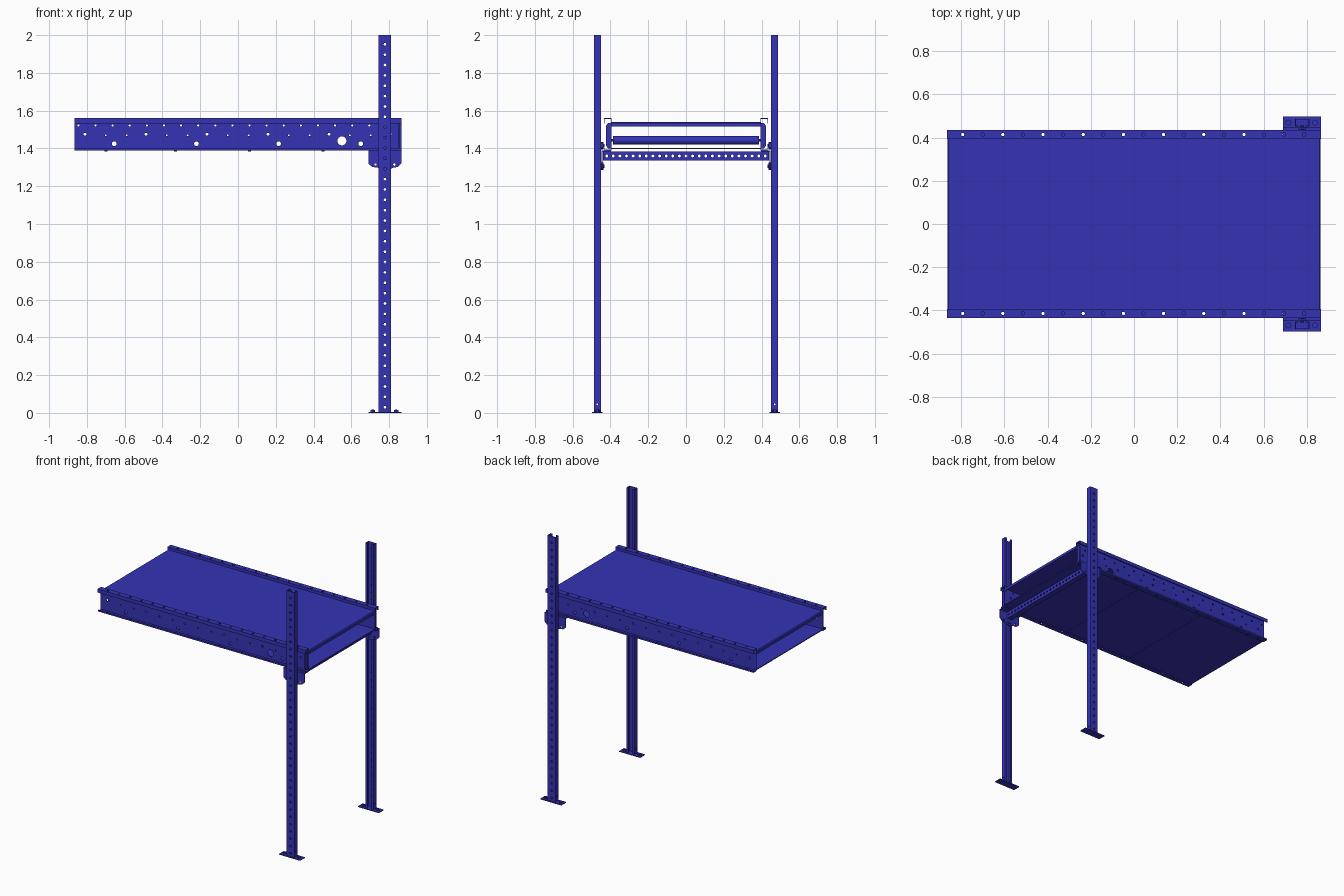
import bpy, bmesh, math
from mathutils import Matrix, Vector

if "Cube" in bpy.data.objects:
    bpy.data.objects.remove(bpy.data.objects["Cube"], do_unlink=True)

blue = bpy.data.materials.new("blue_paint")
BLUE = (0.035, 0.033, 0.46, 1)
blue.diffuse_color = BLUE
blue.use_nodes = True
blue.node_tree.nodes["Principled BSDF"].inputs["Base Color"].default_value = BLUE

AXIS = {"x": Matrix.Rotation(math.pi / 2, 4, "Y"),
        "y": Matrix.Rotation(math.pi / 2, 4, "X"),
        "z": Matrix.Identity(4)}


def finish(name, bm):
    bmesh.ops.recalc_face_normals(bm, faces=bm.faces)
    me = bpy.data.meshes.new(name)
    bm.to_mesh(me)
    bm.free()
    me.materials.append(blue)
    ob = bpy.data.objects.new(name, me)
    bpy.context.collection.objects.link(ob)
    return ob


def bake(ob):
    """Apply the modifiers of an object."""
    dg = bpy.context.evaluated_depsgraph_get()
    me = bpy.data.meshes.new_from_object(ob.evaluated_get(dg))
    ob.modifiers.clear()
    ob.data = me


def add_box(bm, lo, hi):
    c = (Vector(lo) + Vector(hi)) / 2
    d = Vector(hi) - Vector(lo)
    m = Matrix.Translation(c) @ Matrix.Diagonal((abs(d.x), abs(d.y), abs(d.z), 1))
    bmesh.ops.create_cube(bm, size=1, matrix=m)


def add_cyl(bm, p, r, length, axis, seg=8):
    bmesh.ops.create_cone(bm, cap_ends=True, segments=seg, radius1=r, radius2=r,
                          depth=length, matrix=Matrix.Translation(p) @ AXIS[axis])


def box(name, lo, hi):
    bm = bmesh.new()
    add_box(bm, lo, hi)
    return finish(name, bm)


def sheet(name, path, place, a, b, t=0.004):
    """Bent sheet metal: a 2D path swept from a to b and thickened."""
    bm = bmesh.new()
    rows = [[bm.verts.new(place(u, v, w)) for u, v in path] for w in (a, b)]
    for i in range(len(path) - 1):
        bm.faces.new((rows[0][i], rows[0][i + 1], rows[1][i + 1], rows[1][i]))
    ob = finish(name, bm)
    m = ob.modifiers.new("thickness", "SOLIDIFY")
    m.thickness, m.offset, m.use_even_offset = t, 0, True
    bake(ob)
    return ob


def drill(ob, holes):
    """holes: list of (position, radius, length, axis)"""
    bm = bmesh.new()
    for p, r, length, axis in holes:
        add_cyl(bm, p, r, length, axis, 16 if r > 0.02 else 8)
    cut = finish("hole_cutter", bm)
    cut.hide_render = True
    m = ob.modifiers.new("holes", "BOOLEAN")
    m.operation, m.solver, m.object = "DIFFERENCE", "EXACT", cut
    bake(ob)
    bpy.data.objects.remove(cut, do_unlink=True)


L = 0.865        # half length of the bed
PX = 0.778       # post centre

for s, side in ((-1, "front"), (1, "back")):
    along_x = lambda u, v, w: (w, s * u, v)
    along_z = lambda u, v, w: (u, s * v, w)

    # Side rail: channel opening outwards, with lips
    rail = sheet(side + "_side_rail",
                 [(0.433, 1.533), (0.433, 1.558), (0.396, 1.558), (0.396, 1.392),
                  (0.43, 1.392), (0.43, 1.402)], along_x, -L, L)
    y = s * 0.396
    holes = [((-0.845 + 0.0906 * i, y, 1.522), 0.006, 0.03, "y") for i in range(19)]
    holes += [((-0.81 + 0.323 * i, y, 1.475), 0.008, 0.03, "y") for i in range(6)]
    holes += [((-0.70 + 0.323 * i + d, y, 1.47), 0.005, 0.03, "y")
              for i in range(5) for d in (0, 0.11)]
    holes += [((-0.655 + 0.435 * i, y, 1.425), 0.013, 0.03, "y") for i in range(4)]
    holes += [((0.55, y, 1.44), 0.024, 0.03, "y")]
    for i in range(18):
        x = -0.793 + 0.093 * i
        holes.append(((x, s * 0.414, 1.558), 0.008, 0.02, "z"))
        if i % 2 == 0:
            holes.append(((x, s * 0.414, 1.392), 0.008, 0.012, "z"))
    drill(rail, holes)

    # Splice plates nested in the rail ends
    bm = bmesh.new()
    prof = [(0.398, 1.40), (0.413, 1.40), (0.423, 1.415), (0.423, 1.52),
            (0.413, 1.535), (0.398, 1.535)]
    f = bm.faces.new([bm.verts.new((0.85, s * u, v)) for u, v in prof])
    r = bmesh.ops.extrude_face_region(bm, geom=[f])
    bmesh.ops.translate(bm, vec=(0.006, 0, 0),
                        verts=[g for g in r["geom"] if isinstance(g, bmesh.types.BMVert)])
    finish(side + "_splice_plate", bm)

    # Rail bolts below the bottom flange
    bm = bmesh.new()
    for x in (-0.70, -0.33, 0.06, 0.45):
        add_cyl(bm, (x, s * 0.41, 1.388), 0.009, 0.008, "z", 6)
    finish(side + "_rail_bolts", bm)

    # Post: lipped channel opening inwards
    post = sheet(side + "_post",
                 [(PX - 0.016, 0.453), (PX - 0.031, 0.453), (PX - 0.031, 0.485),
                  (PX + 0.031, 0.485), (PX + 0.031, 0.453), (PX + 0.016, 0.453)],
                 along_z, 0.005, 2.0)
    holes = [((PX, s * 0.485, 0.03 + 0.0549 * i), 0.0075, 0.02, "y") for i in range(36)]
    holes.append(((PX, s * 0.47, 0.045), 0.005, 0.12, "x"))
    drill(post, holes)

    # Foot plate and anchor bolts
    box(side + "_foot_plate", (0.69, s * 0.441, 0), (0.865, s * 0.497, 0.006))
    bm = bmesh.new()
    for x in (0.714, 0.837):
        add_cyl(bm, (x, s * 0.469, 0.010), 0.014, 0.009, "z", 6)
        add_cyl(bm, (x, s * 0.469, 0.011), 0.006, 0.012, "z", 8)
    finish(side + "_anchor_bolts", bm)

    # Bracket plate between post and rail, chamfered at the bottom
    outline = [(0.69, 1.39), (0.69, 1.32), (0.71, 1.302), (0.74, 1.298), (0.76, 1.288),
               (0.80, 1.288), (0.82, 1.298), (0.845, 1.302), (0.865, 1.32), (0.865, 1.39)]
    bm = bmesh.new()
    f = bm.faces.new([bm.verts.new((u, s * 0.441, v)) for u, v in outline])
    r = bmesh.ops.extrude_face_region(bm, geom=[f])
    bmesh.ops.translate(bm, vec=(0, s * 0.006, 0),
                        verts=[g for g in r["geom"] if isinstance(g, bmesh.types.BMVert)])
    bracket = finish(side + "_bracket", bm)
    drill(bracket, [((x, s * 0.444, 1.315), 0.007, 0.03, "y") for x in (0.728, 0.828)])
    box(side + "_bracket_shelf", (0.69, s * 0.398, 1.384), (0.865, s * 0.445, 1.389))
    bm = bmesh.new()
    for z in (1.305, 1.415):
        add_cyl(bm, (PX, s * 0.444, z), 0.02, 0.012, "y", 6)
        add_cyl(bm, (PX, s * 0.444, z), 0.009, 0.024, "y", 8)
    finish(side + "_bracket_bolts", bm)

# Slider bed: flat top plate with ends folded down
sheet("bed_top_plate", [(-L + 0.003, 1.515), (-L + 0.003, 1.534), (-L + 0.008, 1.538),
                        (L - 0.008, 1.538), (L - 0.003, 1.534), (L - 0.003, 1.515)],
      lambda u, v, w: (u, w, v), -0.394, 0.394)

# Bottom cover in three panels
for i in range(3):
    x0 = -L + i * 2 * L / 3
    box("bottom_panel_%d" % (i + 1), (x0 + 0.001, -0.394, 1.396),
        (x0 + 2 * L / 3 - 0.001, 0.394, 1.403))

# Return rollers between the rails
bm = bmesh.new()
for x in (-0.44, 0.0, 0.44):
    add_cyl(bm, (x, 0, 1.443), 0.0225, 0.775, "y", 20)
    add_cyl(bm, (x, 0, 1.443), 0.006, 0.795, "y", 8)
rollers = finish("return_rollers", bm)
bpy.context.view_layer.objects.active = rollers
rollers.select_set(True)
bpy.ops.object.shade_smooth_by_angle(angle=math.radians(40))
rollers.select_set(False)

# Cross beam joining the posts: channel with a row of holes
beam = sheet("cross_beam", [(0.76, 1.337), (0.80, 1.337), (0.80, 1.383), (0.76, 1.383)],
             lambda u, v, w: (u, w, v), -0.44, 0.44)
drill(beam, [((0.80, -0.42 + 0.035 * i, 1.36), 0.008, 0.02, "x") for i in range(25)])
